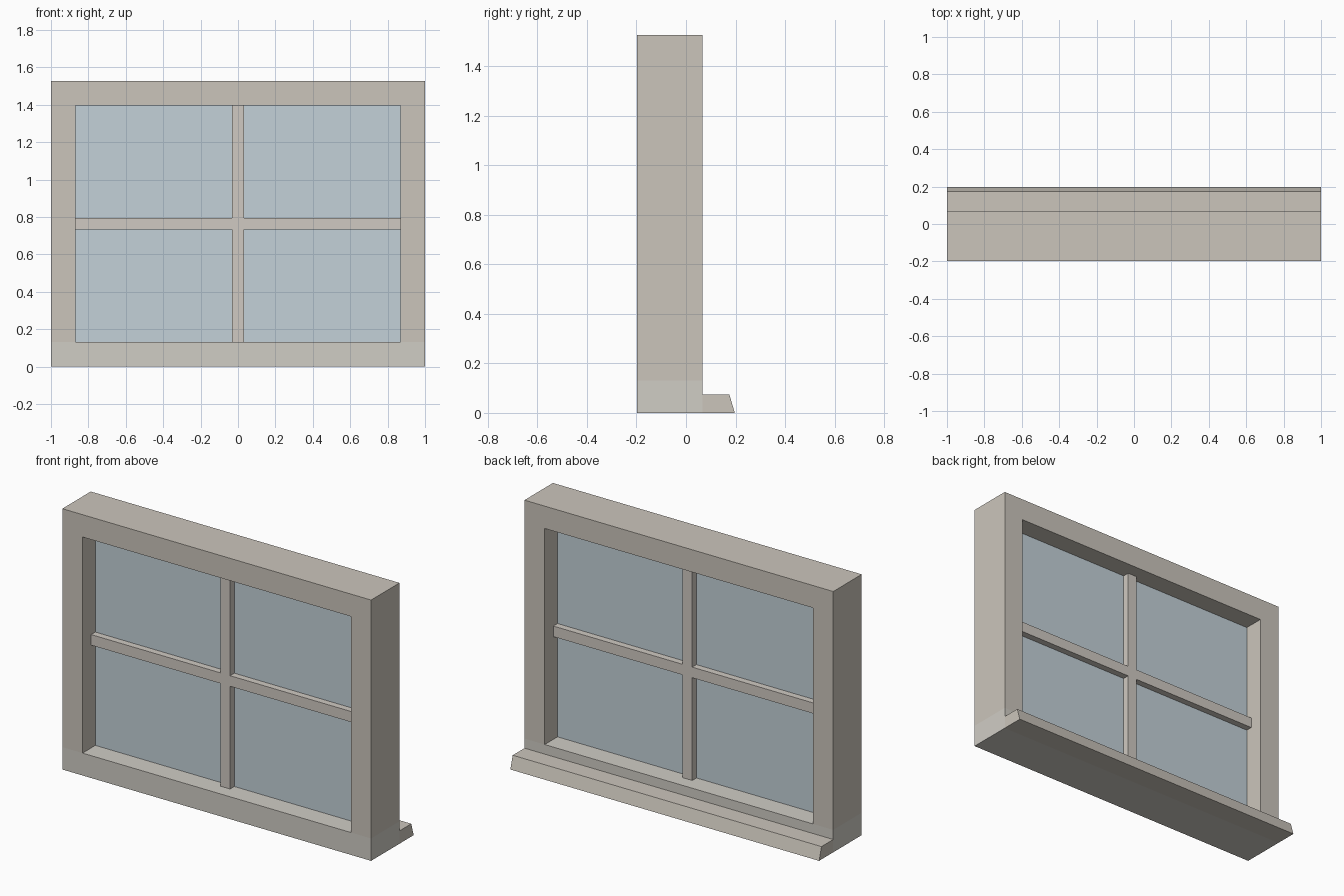
import bpy, bmesh
from mathutils import Vector

if "Cube" in bpy.data.objects:
    bpy.data.objects.remove(bpy.data.objects["Cube"])

H = 1.527                    # overall height
T = 0.131                    # frame member width
Y0, Y1 = -0.197, 0.066       # frame front and back
YC = (Y0 + Y1) / 2           # glazing plane
ZC = H / 2
IN = 1 - T                   # half width of the opening


def material(name, rgb):
    m = bpy.data.materials.new(name)
    m.diffuse_color = (*rgb, 1)
    m.use_nodes = True
    m.node_tree.nodes["Principled BSDF"].inputs["Base Color"].default_value = m.diffuse_color
    return m


def prism(name, profile, sweep, mat):
    """Extrude a closed 3D outline along the sweep vector."""
    bm = bmesh.new()
    face = bm.faces.new([bm.verts.new(p) for p in profile])
    ext = bmesh.ops.extrude_face_region(bm, geom=[face], use_keep_orig=True)
    verts = [g for g in ext["geom"] if isinstance(g, bmesh.types.BMVert)]
    bmesh.ops.translate(bm, verts=verts, vec=Vector(sweep))
    bmesh.ops.recalc_face_normals(bm, faces=bm.faces)
    me = bpy.data.meshes.new(name)
    bm.to_mesh(me)
    bm.free()
    me.materials.append(mat)
    ob = bpy.data.objects.new(name, me)
    bpy.context.collection.objects.link(ob)
    return ob


def front_prism(name, outline, y0, y1, mat):
    return prism(name, [(x, y0, z) for x, z in outline], (0, y1 - y0, 0), mat)


def rect(x0, x1, z0, z1):
    return [(x0, z0), (x1, z0), (x1, z1), (x0, z1)]


frame_mat = material("frame_paint", (0.60, 0.56, 0.50))
rail_mat = material("rail_paint", (0.63, 0.61, 0.56))
bar_mat = material("bar_paint", (0.63, 0.59, 0.54))
glass_mat = material("glass", (0.55, 0.64, 0.69))

# Jambs and head in one piece, standing on the bottom rail
front_prism("frame", [(-1, T), (-IN, T), (-IN, H - T), (IN, H - T),
                      (IN, T), (1, T), (1, H), (-1, H)], Y0, Y1, frame_mat)
front_prism("bottom_rail", rect(-1, 1, 0, T), Y0, Y1, rail_mat)

# Projecting sill with sloped nose
sill = [(Y1, 0), (0.197, 0), (0.175, 0.075), (Y1, 0.075)]
prism("sill", [(-1, y, z) for y, z in sill], (2, 0, 0), frame_mat)

# Glazing bars: one cross-shaped piece
B = 0.031
front_prism("glazing_bars", [
    (-B, T), (B, T), (B, ZC - B), (IN, ZC - B), (IN, ZC + B), (B, ZC + B),
    (B, H - T), (-B, H - T), (-B, ZC + B), (-IN, ZC + B), (-IN, ZC - B),
    (-B, ZC - B)], YC - 0.052, YC + 0.052, bar_mat)

# Four panes between the bars
for i, (x0, x1) in enumerate([(-IN, -B), (B, IN)]):
    for j, (z0, z1) in enumerate([(T, ZC - B), (ZC + B, H - T)]):
        front_prism(f"pane_{i}_{j}", rect(x0, x1, z0, z1),
                    YC - 0.013, YC + 0.013, glass_mat)
